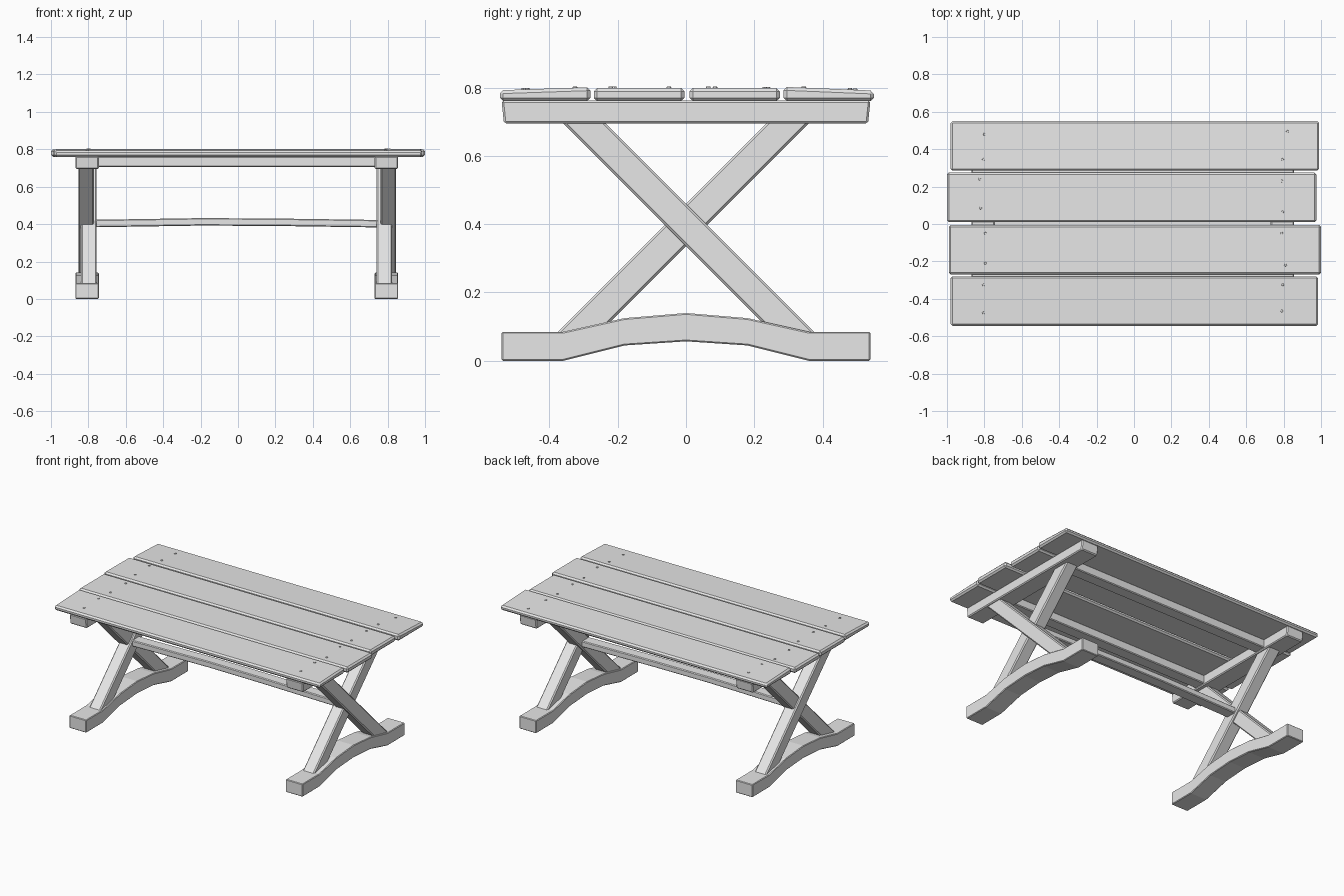
import bpy, bmesh
from mathutils import Vector

cube = bpy.data.objects.get("Cube")
if cube:
    bpy.data.objects.remove(cube, do_unlink=True)

wood = bpy.data.materials.new("pale grey wood")
wood.use_nodes = True
grey = (0.8, 0.8, 0.8, 1)
wood.diffuse_color = grey
wood.node_tree.nodes["Principled BSDF"].inputs["Base Color"].default_value = grey


def finish(name, bm, bevel):
    """Turn a bmesh into a named object with chamfered edges."""
    bmesh.ops.recalc_face_normals(bm, faces=bm.faces)
    mesh = bpy.data.meshes.new(name)
    bm.to_mesh(mesh)
    bm.free()
    mesh.materials.append(wood)
    obj = bpy.data.objects.new(name, mesh)
    bpy.context.collection.objects.link(obj)
    if bevel:
        mod = obj.modifiers.new("chamfer", "BEVEL")
        mod.width = bevel
        mod.segments = 1
        mod.limit_method = "ANGLE"
    return obj


def extrude_profile(name, points, start, depth, bevel=0.006):
    """Extrude a closed outline along the vector depth."""
    bm = bmesh.new()
    face = bm.faces.new([bm.verts.new(Vector(p) + Vector(start)) for p in points])
    new = bmesh.ops.extrude_face_region(bm, geom=[face])["geom"]
    verts = [v for v in new if isinstance(v, bmesh.types.BMVert)]
    bmesh.ops.translate(bm, verts=verts, vec=depth)
    return finish(name, bm, bevel)


def side_profile(name, outline, x, width, bevel=0.006):
    """Extrude a y-z outline along x, centred on x."""
    points = [(0, y, z) for y, z in outline]
    return extrude_profile(name, points, (x - width / 2, 0, 0), (width, 0, 0), bevel)


def front_profile(name, outline, y, width, bevel=0.005):
    """Extrude an x-z outline along y, centred on y."""
    points = [(x, 0, z) for x, z in outline]
    return extrude_profile(name, points, (0, y - width / 2, 0), (0, width, 0), bevel)


def box(x, z):
    return [(x[0], z[0]), (x[1], z[0]), (x[1], z[1]), (x[0], z[1])]


# Table top: name, x span, y span, top height at front and back edge
planks = [
    ("front", (-0.98, 0.985), (-0.545, -0.28), (0.792, 0.801)),
    ("front_middle", (-0.99, 1.0), (-0.27, -0.005), (0.799, 0.799)),
    ("back_middle", (-1.0, 0.975), (0.01, 0.275), (0.799, 0.798)),
    ("back", (-0.98, 0.99), (0.285, 0.55), (0.802, 0.791)),
]
# Nail rows for each plank: (x, y) of each head
nails = [
    [(-0.805, -0.325), (-0.805, -0.475), (0.795, -0.325), (0.79, -0.465)],
    [(-0.795, -0.05), (-0.795, -0.21), (0.79, -0.05), (0.81, -0.22)],
    [(-0.825, 0.24), (-0.82, 0.085), (0.79, 0.23), (0.795, 0.065)],
    [(-0.8, 0.48), (-0.805, 0.345), (0.82, 0.495), (0.795, 0.345)],
]
for (name, xs, ys, tops), heads in zip(planks, nails):
    outline = [(ys[0], 0.76), (ys[1], 0.76), (ys[1], tops[1]), (ys[0], tops[0])]
    side_profile(name + "_plank", outline, sum(xs) / 2, xs[1] - xs[0], 0.01)
    bm = bmesh.new()
    for x, y in heads:
        t = (y - ys[0]) / (ys[1] - ys[0])
        top = tops[0] + t * (tops[1] - tops[0])
        made = bmesh.ops.create_cone(bm, cap_ends=True, segments=8,
                                     radius1=0.008, radius2=0.006, depth=0.008)
        bmesh.ops.translate(bm, verts=made["verts"], vec=(x, y, top))
    finish(name + "_nails", bm, 0)

# Arched foot outline, mirrored front to back
lower = [(0.54, 0), (0.36, 0), (0.18, 0.045)]
upper = [(0.18, 0.125), (0.36, 0.085), (0.54, 0.085)]


def flip(points):
    return [(-y, z) for y, z in reversed(points)]


foot = lower + [(0, 0.057)] + flip(lower) + flip(upper) + [(0, 0.14)] + upper


def leg_outline(direction):
    """Diagonal board: its centre line passes through the crossing at mid height."""
    middle, half, low, high = 0.398, 0.0625, 0.07, 0.71
    corners = [(-half, low), (half, low), (half, high), (-half, high)]
    return [(direction * (middle - z + dy), z) for dy, z in corners]


# Two trestle ends
for side, s in (("left", 1), ("right", -1)):
    x = s * 0.8 - 0.007
    side_profile(side + "_foot", foot, x, 0.125, 0.004)
    bar = [(-0.533, 0.695), (0.533, 0.695), (0.54, 0.762), (-0.54, 0.762)]
    side_profile(side + "_top_bar", bar, x, 0.125)
    side_profile(side + "_outer_leg", leg_outline(1), s * 0.808 - 0.004, 0.083, 0.007)
    side_profile(side + "_inner_leg", leg_outline(-1), s * 0.79 - 0.007, 0.083, 0.007)

# Rails under the gaps between the planks
for name, y in (("front_rail", -0.278), ("back_rail", 0.28)):
    front_profile(name, box((-0.76, 0.75), (0.705, 0.762)), y, 0.08)

# Slightly bowed stretcher joining the leg crossings
bow = [(-0.77, 0.383), (-0.2, 0.392), (0.2, 0.39), (0.76, 0.382),
       (0.76, 0.422), (0.2, 0.43), (-0.2, 0.432), (-0.77, 0.423)]
front_profile("stretcher", bow, 0, 0.075)
